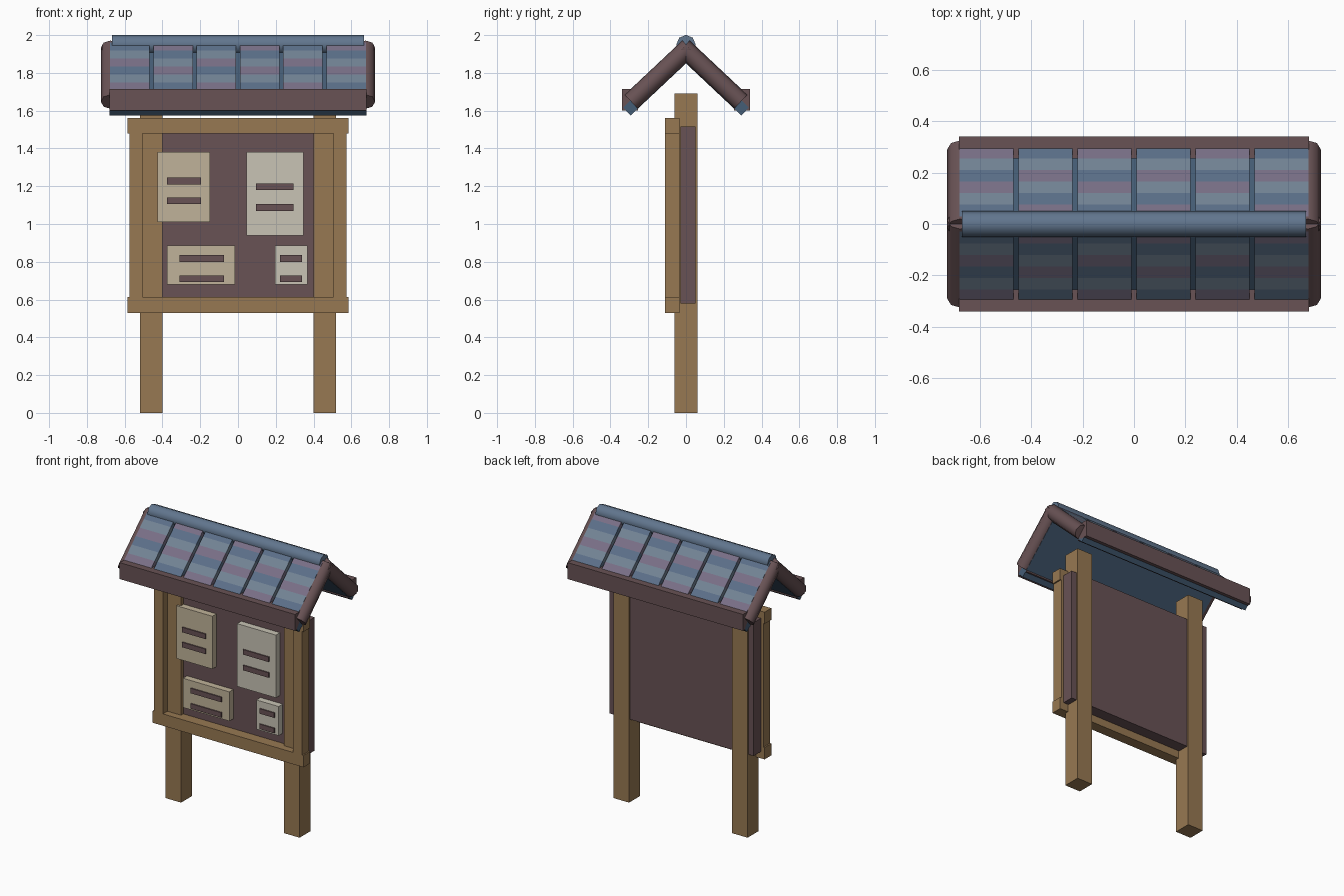
import bpy, bmesh, math
from mathutils import Vector

if "Cube" in bpy.data.objects:
    bpy.data.objects.remove(bpy.data.objects["Cube"])


def mat(name, r, g, b):
    m = bpy.data.materials.new(name)
    m.diffuse_color = (r, g, b, 1)
    m.use_nodes = True
    m.node_tree.nodes["Principled BSDF"].inputs["Base Color"].default_value = m.diffuse_color
    return m


WOOD = mat("wood", 0.31, 0.19, 0.085)
BROWN = mat("dark_brown", 0.14, 0.085, 0.09)
CREAM = mat("cream", 0.53, 0.45, 0.32)
PALE = mat("pale_paper", 0.58, 0.55, 0.46)
SLATE = mat("slate", 0.06, 0.11, 0.18)
RIDGE = mat("ridge_blue", 0.12, 0.18, 0.27)
BANDS = [mat("tile_light", 0.17, 0.23, 0.30),
         mat("tile_blue", 0.105, 0.16, 0.25),
         mat("tile_mauve", 0.19, 0.16, 0.24)]


def finish(bm, name, mats):
    bmesh.ops.recalc_face_normals(bm, faces=bm.faces)
    me = bpy.data.meshes.new(name)
    bm.to_mesh(me)
    bm.free()
    for m in mats:
        me.materials.append(m)
    ob = bpy.data.objects.new(name, me)
    bpy.context.collection.objects.link(ob)
    return ob


def box(name, x, y, z, m):
    bm = bmesh.new()
    bmesh.ops.create_cube(bm, size=1)
    for v in bm.verts:
        v.co = [(a[0] + a[1]) / 2 + c * (a[1] - a[0]) for c, a in zip(v.co, (x, y, z))]
    return finish(bm, name, [m])


def prism(name, profile, x0, x1, m):
    """Extrude a (y, z) profile along x."""
    bm = bmesh.new()
    f = bm.faces.new([bm.verts.new((x0, y, z)) for y, z in profile])
    ext = bmesh.ops.extrude_face_region(bm, geom=[f])["geom"]
    bmesh.ops.translate(bm, vec=(x1 - x0, 0, 0),
                        verts=[g for g in ext if isinstance(g, bmesh.types.BMVert)])
    return finish(bm, name, [m])


def rod(name, a, b, r, m, sides=8):
    a, b = Vector(a), Vector(b)
    bpy.ops.mesh.primitive_cylinder_add(vertices=sides, radius=r, depth=(b - a).length,
                                        location=(a + b) / 2)
    ob = bpy.context.object
    ob.rotation_euler = (b - a).to_track_quat('Z', 'Y').to_euler()
    ob.name = name
    ob.data.materials.append(m)
    bpy.ops.object.shade_smooth_by_angle(angle=math.radians(50))
    return ob


# Posts, backing board and front frame
for side, s in (("left", -1), ("right", 1)):
    box("post_" + side, sorted((s * 0.40, s * 0.52)), (-0.06, 0.06), (0, 1.69), WOOD)
    box("frame_stile_" + side, sorted((s * 0.505, s * 0.575)), (-0.11, -0.035), (0.61, 1.485), WOOD)
box("board", (-0.56, 0.56), (-0.03, 0.05), (0.58, 1.515), BROWN)
box("frame_rail_bottom", (-0.585, 0.585), (-0.11, -0.035), (0.53, 0.613), WOOD)
box("frame_rail_top", (-0.585, 0.585), (-0.11, -0.035), (1.48, 1.562), WOOD)

# Notices with two bars each: paper x, paper z, bar x, bar bottoms
notices = [((-0.425, -0.147), (1.01, 1.38), (-0.375, -0.195), (1.21, 1.105), CREAM),
           ((0.045, 0.347), (0.94, 1.38), (0.095, 0.295), (1.18, 1.07), PALE),
           ((-0.375, -0.015), (0.68, 0.885), (-0.31, -0.073), (0.80, 0.692), CREAM),
           ((0.195, 0.368), (0.68, 0.885), (0.223, 0.338), (0.80, 0.692), PALE)]
for i, (px, pz, bx, bars, m) in enumerate(notices):
    box(f"notice_{i}", px, (-0.075, -0.028), pz, m)
    for j, z in enumerate(bars):
        box(f"notice_{i}_bar_{j}", bx, (-0.083, -0.07), (z, z + 0.035), BROWN)

# Roof: both slopes follow z = intercept - SLOPE * |y|
SLOPE = 0.94
ORDER = [1, 0, 2, 1, 0, 2, 0]


def roof_z(top, y):
    return top - SLOPE * y


def tile(name, s, xc, shift):
    """Roof tile split into coloured bands down the slope."""
    n, w = 6, 0.105
    bm = bmesh.new()
    rings = []
    for i in range(n + 1):
        y = 0.03 + (0.30 - 0.03) * i / n
        rings.append([bm.verts.new((xc + dx, s * (y - d * 0.68), roof_z(1.99, y) - d * 0.73))
                      for dx, d in ((-w, 0), (w, 0), (w, 0.05), (-w, 0.05))])
    bm.faces.new(rings[0])
    bm.faces.new(rings[-1])
    for i in range(n):
        for k in range(4):
            q = (k + 1) % 4
            f = bm.faces.new((rings[i][k], rings[i][q], rings[i + 1][q], rings[i + 1][k]))
            f.material_index = ORDER[(i + shift) % len(ORDER)]
    finish(bm, name, BANDS)


for side, s in (("front", -1), ("back", 1)):
    slab = [(0, 1.85), (s * 0.293, 1.575), (s * 0.333, 1.617), (0, 1.93)]
    prism("roof_slab_" + side, slab, -0.68, 0.68, SLATE)
    box("eave_board_" + side, (-0.68, 0.68), sorted((s * 0.255, s * 0.34)), (1.60, 1.715), BROWN)
    for i in range(6):
        tile(f"roof_tile_{side}_{i}", s, -0.5725 + 0.229 * i, (i % 2) * 2)
    for end, e in (("left", -1), ("right", 1)):
        rod(f"gable_trim_{side}_{end}", (e * 0.675, -s * 0.015, roof_z(1.92, -0.015)),
            (e * 0.675, s * 0.29, roof_z(1.92, 0.29)), 0.051, BROWN)

# Ridge cap
rod("ridge_cap", (-0.668, 0, 1.95), (0.668, 0, 1.95), 0.051, RIDGE)
